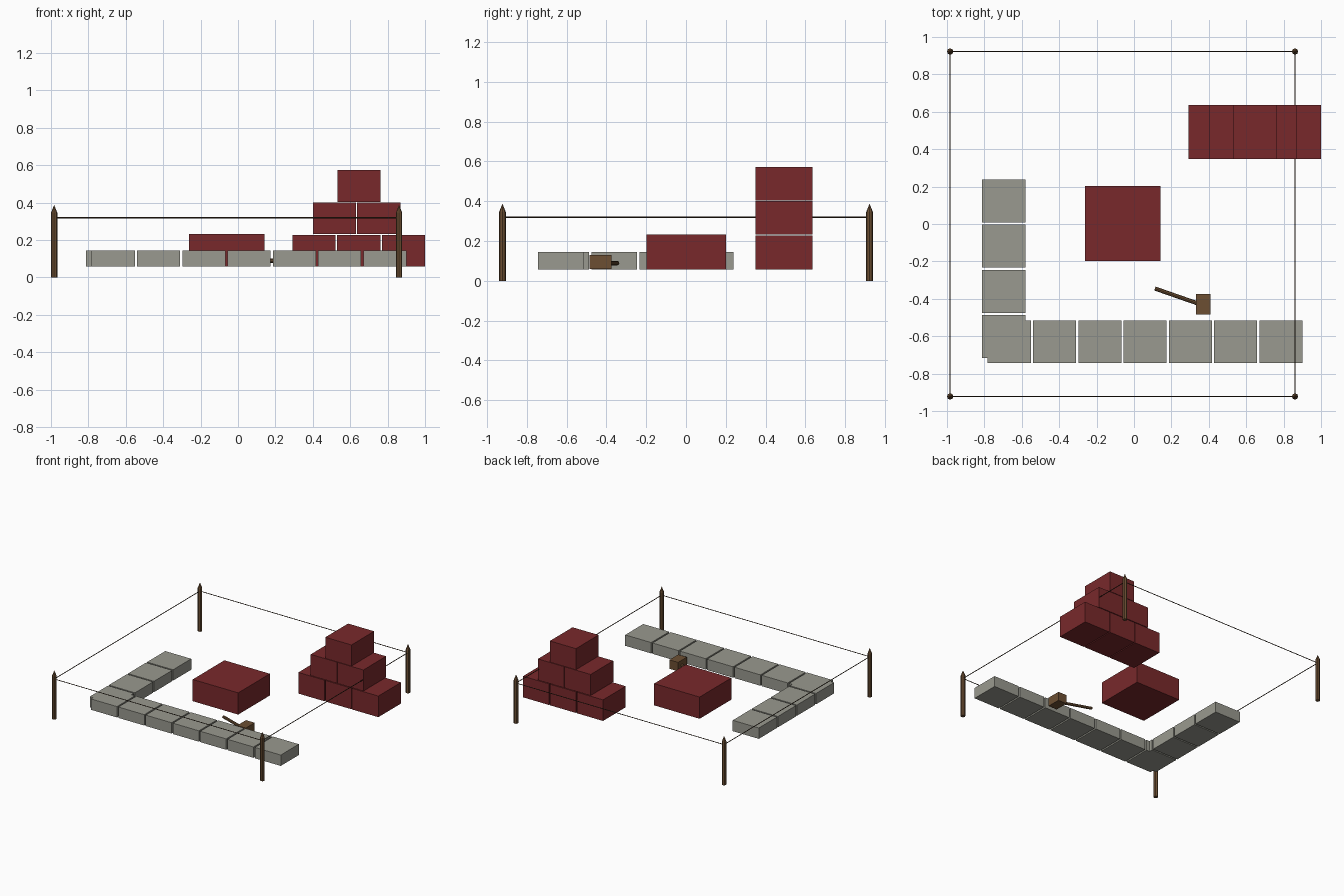
import bpy, math
from mathutils import Vector

if "Cube" in bpy.data.objects:
    bpy.data.objects.remove(bpy.data.objects["Cube"])


def material(name, rgb):
    m = bpy.data.materials.new(name)
    m.diffuse_color = [(c / 255) ** 2.2 for c in rgb] + [1]
    m.use_nodes = True
    m.node_tree.nodes["Principled BSDF"].inputs["Base Color"].default_value = m.diffuse_color
    return m


RED = material("brick_red", (120, 45, 47))
STONE = material("stone_grey", (152, 152, 142))
WOOD = material("brown_wood", (108, 80, 54))
ROPE = material("dark_rope", (62, 48, 34))


def block(name, x, y, z, mat):
    """Box from (min, max) ranges on each axis."""
    size = [r[1] - r[0] for r in (x, y, z)]
    mid = [(r[0] + r[1]) / 2 for r in (x, y, z)]
    bpy.ops.mesh.primitive_cube_add(size=1, location=mid)
    ob = bpy.context.object
    ob.name = name
    for v in ob.data.vertices:
        v.co = Vector(c * s for c, s in zip(v.co, size))
    ob.data.materials.append(mat)
    return ob


def rod(name, a, b, radius, sides, mat, r2=None):
    """Straight rod, or cone when r2 differs, between two points."""
    a, b = Vector(a), Vector(b)
    bpy.ops.mesh.primitive_cone_add(
        vertices=sides, radius1=radius, radius2=radius if r2 is None else r2,
        depth=(b - a).length, location=(a + b) / 2)
    ob = bpy.context.object
    ob.name = name
    ob.rotation_euler = (b - a).to_track_quat('Z', 'Y').to_euler()
    ob.data.materials.append(mat)
    return ob


# Corner posts with pointed tops
corners = [(-0.983, -0.922), (0.861, -0.922), (0.861, 0.922), (-0.983, 0.922)]
for x, y in corners:
    rod("post", (x, y, 0), (x, y, 0.345), 0.017, 8, WOOD)
    rod("post_tip", (x, y, 0.345), (x, y, 0.388), 0.017, 8, WOOD, 0)

# Marking line strung from post to post
for i, (x, y) in enumerate(corners):
    x2, y2 = corners[(i + 1) % 4]
    rod("boundary_line", (x, y, 0.319), (x2, y2, 0.319), 0.003, 6, ROPE)

# Foundation stones in an L
STONE_Z = (0.058, 0.145)
for i in range(7):
    x = -0.782 + i * 0.242
    block("foundation_stone_front", (x, x + 0.23), (-0.744, -0.516), STONE_Z, STONE)
for i in range(4):
    y = 0.008 - i * 0.2415
    block("foundation_stone_side", (-0.812, -0.581), (y, y + 0.23), STONE_Z, STONE)

# Large single block
block("large_block", (-0.262, 0.141), (-0.199, 0.202), (0.058, 0.232), RED)

# Stepped pile of blocks
rows = [(0.291, 0.239, 3, 0.058), (0.401, 0.236, 2, 0.232), (0.531, 0, 1, 0.404)]
for x0, pitch, count, z in rows:
    for i in range(count):
        x = x0 + i * pitch
        block("pile_block", (x, x + 0.231), (0.348, 0.635), (z, z + 0.169), RED)

# Mallet lying on the ground
block("mallet_head", (0.332, 0.409), (-0.485, -0.373), (0.06, 0.131), WOOD)
rod("mallet_handle", (0.112, -0.345, 0.089), (0.37, -0.435, 0.089), 0.011, 8, WOOD)
